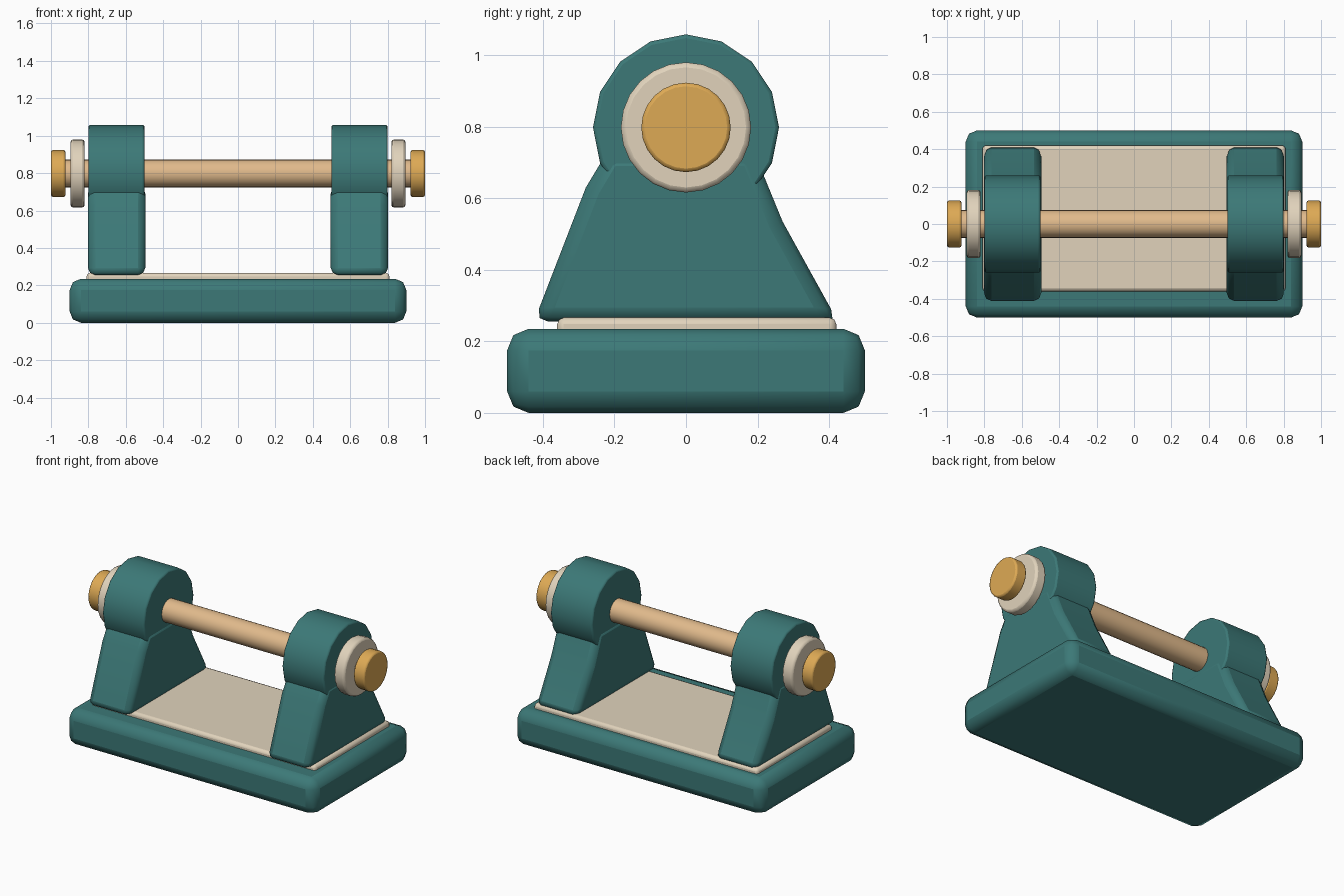
import bpy, bmesh, math
from mathutils import Matrix

cube = bpy.data.objects.get("Cube")
if cube:
    bpy.data.objects.remove(cube, do_unlink=True)

AXLE_Z = 0.798


def material(name, rgb):
    mat = bpy.data.materials.new(name)
    mat.use_nodes = True
    mat.diffuse_color = (*rgb, 1)
    mat.node_tree.nodes["Principled BSDF"].inputs["Base Color"].default_value = (*rgb, 1)
    return mat


teal = material("teal", (0.045, 0.19, 0.185))
cream = material("cream", (0.75, 0.65, 0.50))
gold = material("gold", (0.73, 0.40, 0.09))
tan = material("tan", (0.75, 0.49, 0.26))


def finish(bm, name, mat, bevel=0.0, segments=2, mirror=False):
    """Turn a bmesh into a smooth, bevelled and optionally mirrored part."""
    bmesh.ops.recalc_face_normals(bm, faces=bm.faces)
    mesh = bpy.data.meshes.new(name)
    bm.to_mesh(mesh)
    bm.free()
    obj = bpy.data.objects.new(name, mesh)
    bpy.context.collection.objects.link(obj)
    mesh.materials.append(mat)
    if bevel:
        mod = obj.modifiers.new("Bevel", "BEVEL")
        mod.width, mod.segments = bevel, segments
        mod.limit_method = "ANGLE"
        mod.angle_limit = math.radians(35)
    if mirror:
        obj.modifiers.new("Mirror", "MIRROR")
    bpy.ops.object.select_all(action="DESELECT")
    obj.select_set(True)
    bpy.context.view_layer.objects.active = obj
    bpy.ops.object.shade_smooth_by_angle(angle=math.radians(35))
    return obj


def box(name, mat, x, y, z, bevel):
    """Bevelled box between the given limits on each axis."""
    bm = bmesh.new()
    bmesh.ops.create_cube(bm, size=1)
    for v in bm.verts:
        for i, (low, high) in enumerate((x, y, z)):
            v.co[i] = low if v.co[i] < 0 else high
    return finish(bm, name, mat, bevel)


def disc(name, mat, x0, x1, radius, sides, bevel=0.0, mirror=True):
    """Cylinder lying along x on the axle line."""
    bm = bmesh.new()
    place = Matrix.Translation(((x0 + x1) / 2, 0, AXLE_Z)) @ Matrix.Rotation(math.pi / 2, 4, "Y")
    bmesh.ops.create_cone(bm, cap_ends=True, segments=sides, radius1=radius,
                          radius2=radius, depth=x1 - x0, matrix=place)
    return finish(bm, name, mat, bevel, mirror=mirror)


# Base block and the inset plate on it
box("base", teal, (-0.9, 0.9), (-0.5, 0.5), (0, 0.235), 0.06)
box("base_plate", cream, (-0.81, 0.81), (-0.36, 0.42), (0.2, 0.266), 0.018)

# Tapered supports, extruded from a side outline
outline = [(-0.425, 0.255), (0.425, 0.255), (0.27, 0.535), (0.19, 0.73),
           (-0.22, 0.73), (-0.28, 0.63)]
bm = bmesh.new()
face = bm.faces.new([bm.verts.new((0.495, y, z)) for y, z in outline])
side = bmesh.ops.extrude_face_region(bm, geom=[face])
bmesh.ops.translate(bm, vec=(0.308, 0, 0),
                    verts=[g for g in side["geom"] if isinstance(g, bmesh.types.BMVert)])
finish(bm, "supports", teal, 0.04, mirror=True)

# Bearing housings, axle, washers and end caps
disc("bearing_housings", teal, 0.5, 0.8, 0.26, 16, 0.01)
disc("axle", tan, -0.96, 0.96, 0.075, 20, mirror=False)
disc("washers", cream, 0.82, 0.895, 0.182, 24, 0.014)
disc("end_caps", gold, 0.922, 1.0, 0.125, 24, 0.01)
